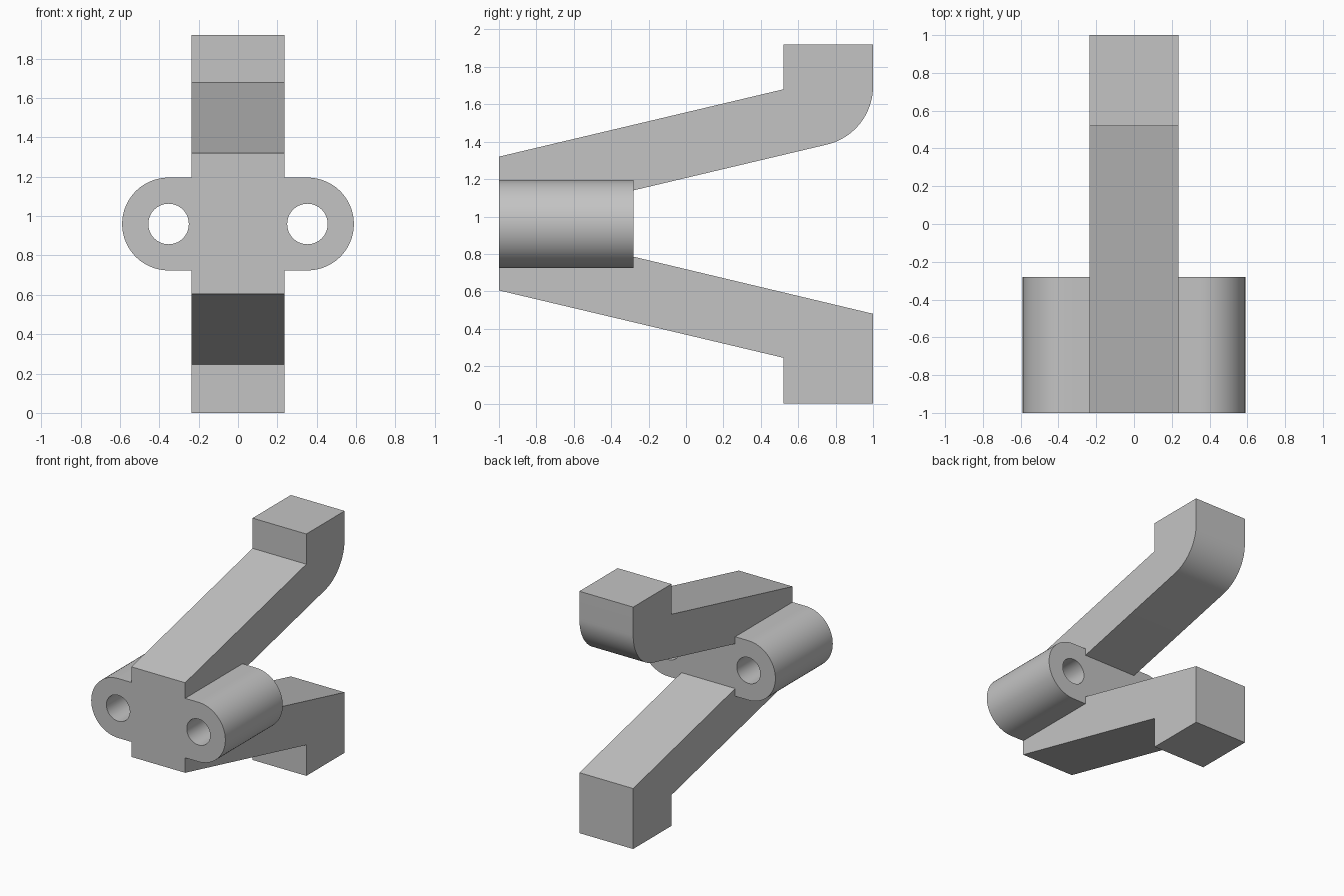
import bpy, bmesh, math
from mathutils import Vector

cube = bpy.data.objects.get("Cube")
if cube:
    bpy.data.objects.remove(cube, do_unlink=True)

HALF = 0.236              # half width of the arms and radius of the ears
MID_Z = 0.96              # height of the hub axis
FRONT, HUB_BACK = -1.0, -0.28
EAR_X, HOLE_R = 0.353, 0.103

grey = bpy.data.materials.new("plain grey")
grey.use_nodes = True
colour = (0.55, 0.55, 0.55, 1)
grey.diffuse_color = colour
grey.node_tree.nodes["Principled BSDF"].inputs["Base Color"].default_value = colour


def arc(cx, cy, r, start, end, steps):
    """Points on a circular arc, angles in degrees."""
    angles = [math.radians(start + (end - start) * i / steps) for i in range(steps + 1)]
    return [(cx + r * math.cos(a), cy + r * math.sin(a)) for a in angles]


def prism(name, points, offset):
    """Solid made by sweeping a closed loop of 3D points along an offset."""
    bm = bmesh.new()
    face = bm.faces.new([bm.verts.new(p) for p in points])
    swept = bmesh.ops.extrude_face_region(bm, geom=[face])["geom"]
    verts = [v for v in swept if isinstance(v, bmesh.types.BMVert)]
    bmesh.ops.translate(bm, verts=verts, vec=Vector(offset))
    bmesh.ops.recalc_face_normals(bm, faces=bm.faces)
    mesh = bpy.data.meshes.new(name)
    bm.to_mesh(mesh)
    bm.free()
    mesh.materials.append(grey)
    obj = bpy.data.objects.new(name, mesh)
    bpy.context.collection.objects.link(obj)
    return obj


def combine(target, tool, operation):
    """Apply a boolean and discard the tool object."""
    mod = target.modifiers.new(operation.title(), "BOOLEAN")
    mod.operation, mod.solver, mod.object = operation, "EXACT", tool
    bpy.context.view_layer.objects.active = target
    bpy.ops.object.modifier_apply(modifier=mod.name)
    bpy.data.objects.remove(tool, do_unlink=True)


# Side profile of both arms, with the rounded heel on the upper one
HEEL_R = 0.32
slope = math.atan2(0.36, 1.52)
heel_y = 1 - HEEL_R
heel_z = 1.14 + (heel_y - HUB_BACK) * math.tan(slope) + HEEL_R / math.cos(slope)
lower = [(FRONT, 0.605), (0.52, 0.245), (0.52, 0), (1, 0), (1, 0.48), (HUB_BACK, 0.785)]
heel = arc(heel_y, heel_z, HEEL_R, math.degrees(slope) - 90, 0, 20)
upper = [(1, 1.92), (0.52, 1.92), (0.52, 1.68), (FRONT, 1.32)]
profile = lower + [(HUB_BACK, 1.14)] + heel + upper
bracket = prism("forked_bracket", [(-HALF, y, z) for y, z in profile], (2 * HALF, 0, 0))

# Rounded hub across the front end of the arms
outline = arc(EAR_X, MID_Z, HALF, -90, 90, 32) + arc(-EAR_X, MID_Z, HALF, 90, 270, 32)
hub = prism("pivot_hub", [(x, FRONT, z) for x, z in outline], (0, HUB_BACK - FRONT, 0))

# Bolt holes through both ears
for side in (-1, 1):
    ring = arc(side * EAR_X, MID_Z, HOLE_R, 0, 360, 48)[:-1]
    drill = prism("hole_cutter", [(x, FRONT - 0.1, z) for x, z in ring], (0, 1, 0))
    drill.hide_render = True
    combine(hub, drill, "DIFFERENCE")

combine(bracket, hub, "UNION")

# Smooth the curved walls, keep the edges crisp
bpy.ops.object.select_all(action="DESELECT")
bracket.select_set(True)
bpy.context.view_layer.objects.active = bracket
bpy.ops.object.shade_smooth_by_angle(angle=math.radians(12))
